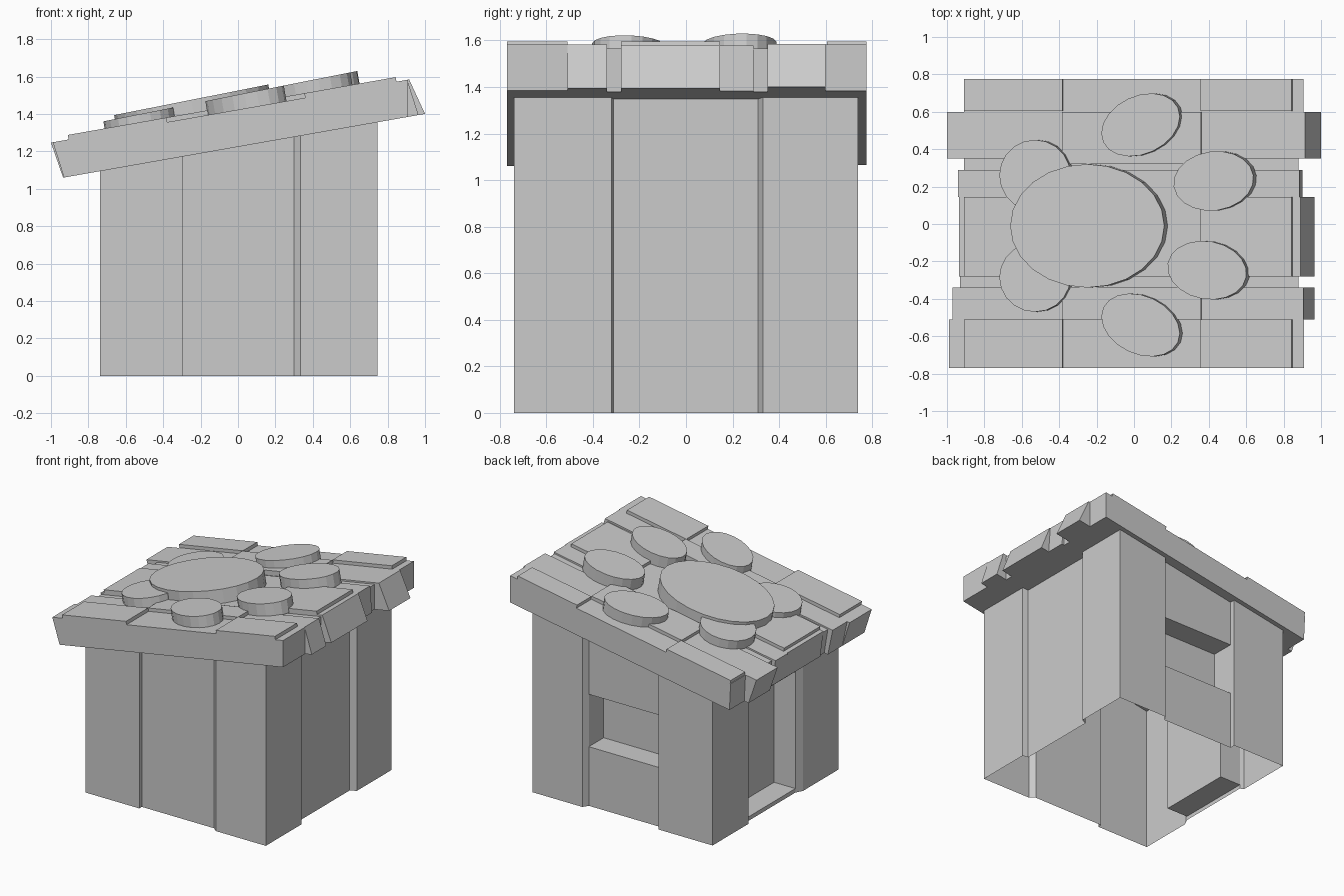
import bpy, bmesh
from math import sin, cos, radians, pi

if "Cube" in bpy.data.objects:
    bpy.data.objects.remove(bpy.data.objects["Cube"])

SLOPE = 0.1763                       # ten degree roof pitch
def under(x): return 1.224 + SLOPE * x
def deck(x): return 1.423 + SLOPE * x
def groove(x): return deck(x) - .012
def board_top(x): return deck(x) + .025

def finish(name, bm, closed=True):
    if closed:
        bmesh.ops.recalc_face_normals(bm, faces=bm.faces)
    me = bpy.data.meshes.new(name)
    bm.to_mesh(me)
    bm.free()
    ob = bpy.data.objects.new(name, me)
    bpy.context.collection.objects.link(ob)
    return ob

def loft(name, ring_a, ring_b):
    """Closed solid between two matching rings."""
    bm = bmesh.new()
    a = [bm.verts.new(p) for p in ring_a]
    b = [bm.verts.new(p) for p in ring_b]
    n = len(a)
    bm.faces.new(a)
    bm.faces.new(b[::-1])
    for i in range(n):
        bm.faces.new((a[i], b[i], b[(i + 1) % n], a[(i + 1) % n]))
    return finish(name, bm)

def plank(name, y0, y1, lt, rt, lb, rb, lo=under, hi=deck):
    prof = [(lb, lo(lb)), (rb, lo(rb)), (rt, hi(rt)), (lt, hi(lt))]
    return loft(name, [(x, y0, z) for x, z in prof], [(x, y1, z) for x, z in prof])

# Walls: open shell, middle board of each side set back
plan = [(-.737, -.74), (-.295, -.74), (-.295, -.71), (.30, -.71), (.335, -.74), (.747, -.74),
        (.747, -.32), (.703, -.312), (.703, .31), (.747, .33), (.747, .74),
        (.335, .74), (.31, .70), (-.293, .70), (-.293, .74), (-.737, .74),
        (-.737, .315), (-.71, .305), (-.71, -.272), (-.737, -.325)]
# set-back board index -> (recess bottom, recess top, inward direction)
openings = {12: (.44, .83, (0, -1)), 17: (.03, .90, (1, 0))}
DEPTH = .175
bm = bmesh.new()
def quad(*pts):
    bm.faces.new([bm.verts.new(p) for p in pts])
def wall(p, q, z0=0, z1=None):
    quad((*p, z0), (*q, z0),
         (*q, under(q[0]) + .004 if z1 is None else z1),
         (*p, under(p[0]) + .004 if z1 is None else z1))
for i, p in enumerate(plan):
    q = plan[(i + 1) % len(plan)]
    if i not in openings:
        wall(p, q)
        continue
    z0, z1, (dx, dy) = openings[i]
    p_in = (p[0] + dx * DEPTH, p[1] + dy * DEPTH)
    q_in = (q[0] + dx * DEPTH, q[1] + dy * DEPTH)
    wall(p, q, 0, z0)
    wall(p, q, z1)
    wall(p, p_in, z0, z1)
    wall(p_in, q_in, z0, z1)
    wall(q_in, q, z0, z1)
    quad((*p, z0), (*q, z0), (*q_in, z0), (*p_in, z0))
    quad((*p, z1), (*p_in, z1), (*q_in, z1), (*q, z1))
bmesh.ops.remove_doubles(bm, verts=bm.verts, dist=.0005)
finish("walls", bm, False)

# Roof planks: y range, left/right ends at top, left/right ends at bottom
rows = [(-.77, -.51, -.99, .91, -.93, .91), (-.51, -.34, -.97, .905, -.93, .965),
        (-.34, -.28, -.93, .88, -.90, .88), (-.28, .145, -.935, .89, -.91, .965),
        (.145, .29, -.94, .885, -.91, .90), (.29, .35, -.91, .88, -.89, .88),
        (.35, .60, -1.0, .915, -.935, 1.0), (.60, .775, -.91, .905, -.90, .905)]
for i, r in enumerate(rows):
    plank(f"roof_plank_{i}", *r, hi=groove if i in (2, 5) else deck)

# Raised boards on the roof, staggered like bricks
ends, middle = [(-.91, -.383), (.355, .843)], [(-.385, .358)]
boards = [(-.77, -.51, ends), (-.51, -.337, middle), (-.28, .145, ends),
          (.32, .60, middle), (.605, .775, ends)]
for i, (y0, y1, spans) in enumerate(boards):
    for j, (x0, x1) in enumerate(spans):
        plank(f"raised_board_{i}_{j}", y0, y1, x0, x1, x0 + .006, x1 + .006, groove, board_top)

# Paw pads: centre, radii, rotation; tops tilt a touch more than the roof
def pad(name, cx, cy, a, b, rot, h=.08, n=20):
    r, t = radians(rot), radians(10)
    top, base = [], []
    for k in range(n):
        u, v = a * cos(2 * pi * k / n), b * sin(2 * pi * k / n)
        x, y = cx + u * cos(r) - v * sin(r), cy + u * sin(r) + v * cos(r)
        rise = h + .022 * x
        d = rise + .005
        top.append((x, y, deck(x) + rise))
        base.append((x + d * sin(t), y, deck(x) + rise - d * cos(t)))
    loft(name, top, base)

pad("main_pad", -.25, -.01, .412, .33, 0, .102, 24)
pads = [(.035, .53, .22, .155, 25), (.035, -.54, .22, .155, -25),
        (.425, .23, .215, .158, 8), (.39, -.247, .213, .155, -10),
        (-.53, .26, .19, .19, 0), (-.53, -.285, .19, .185, 0)]
for i, p in enumerate(pads):
    pad(f"toe_pad_{i}", *p)
